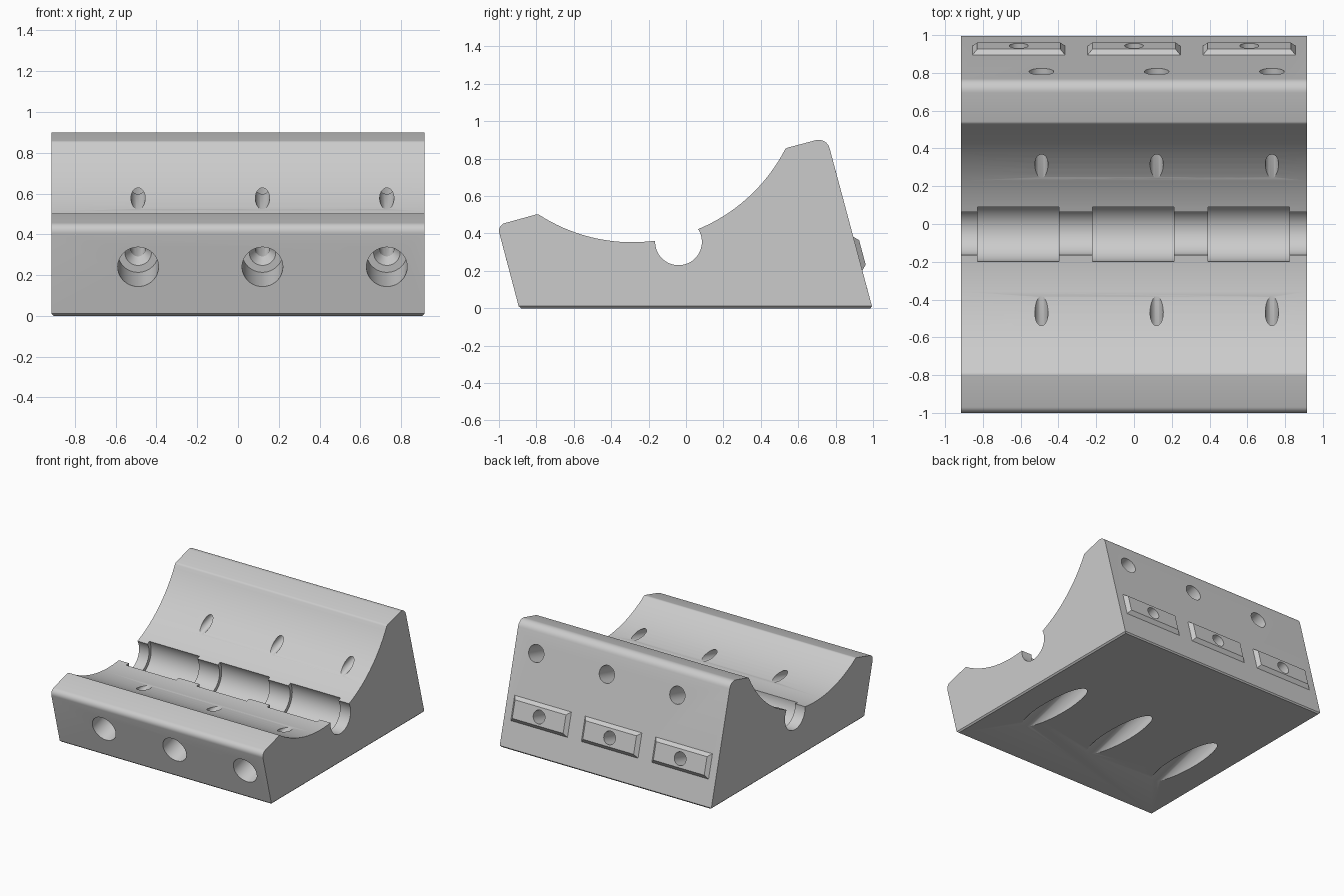
import bpy, bmesh, math
from mathutils import Vector, Matrix

default = bpy.data.objects.get("Cube")
if default:
    bpy.data.objects.remove(default)

TILT = math.radians(15)
HALF_W = 0.915
AXIS = Vector((0, math.cos(TILT), math.sin(TILT)))  # shared direction of all holes

grey = bpy.data.materials.new("plain_grey")
grey.use_nodes = True
grey.diffuse_color = (0.6, 0.6, 0.6, 1)
bsdf = next(n for n in grey.node_tree.nodes if n.type == 'BSDF_PRINCIPLED')
bsdf.inputs["Base Color"].default_value = (0.6, 0.6, 0.6, 1)


def make_object(name, bm):
    bmesh.ops.recalc_face_normals(bm, faces=bm.faces[:])
    mesh = bpy.data.meshes.new(name)
    bm.to_mesh(mesh)
    bm.free()
    mesh.materials.append(grey)
    obj = bpy.data.objects.new(name, mesh)
    bpy.context.collection.objects.link(obj)
    return obj


def fillet(prev, corner, nxt, radius, steps=8):
    """Points of a round arc replacing a profile corner."""
    a, b = (prev - corner).normalized(), (nxt - corner).normalized()
    half = a.angle(b) / 2
    start = corner + a * radius / math.tan(half)
    centre = corner + (a + b).normalized() * radius / math.sin(half)
    end = corner + b * radius / math.tan(half)
    u, v = start - centre, end - centre
    sweep = u.angle(v)
    return [centre + (u * math.sin(sweep * (1 - i / steps)) + v * math.sin(sweep * i / steps))
            / math.sin(sweep) for i in range(steps + 1)]


def lathe(name, steps, origin, axis, segments=48):
    """Closed round cutter from (distance, radius) steps along an axis."""
    bm = bmesh.new()
    rings = [[bm.verts.new((r * math.cos(2 * math.pi * i / segments),
                            r * math.sin(2 * math.pi * i / segments), d))
              for i in range(segments)] for d, r in steps]
    for low, high in zip(rings, rings[1:]):
        for i in range(segments):
            j = (i + 1) % segments
            bm.faces.new((low[i], low[j], high[j], high[i]))
    bm.faces.new(rings[0])
    bm.faces.new(rings[-1])
    rot = Vector((0, 0, 1)).rotation_difference(axis).to_matrix().to_4x4()
    bm.transform(Matrix.Translation(origin) @ rot)
    return make_object(name, bm)


def combine(target, tool, operation):
    mod = target.modifiers.new("boolean", 'BOOLEAN')
    mod.operation = operation
    mod.solver = 'EXACT'
    mod.object = tool
    bpy.context.view_layer.objects.active = target
    bpy.ops.object.modifier_apply(modifier=mod.name)
    bpy.data.objects.remove(tool)


# Cradle body: side profile (y, z) with a large trough arc
R, CY, CZ = 0.92, -0.287, 1.273
a0, a1 = math.asin(-0.505 / R), math.asin(0.82 / R)
trough = [Vector((CY + R * math.sin(a), CZ - R * math.cos(a)))
          for a in (a0 + (a1 - a0) * i / 40 for i in range(41))]
front_bottom, back_bottom = Vector((-0.892, 0)), Vector((0.997, 0))
front_top, back_top = Vector((-1.009, 0.444)), Vector((0.752, 0.914))
profile = [front_bottom]
profile += fillet(front_bottom, front_top, trough[0], 0.042)
profile += fillet(front_top, trough[0], trough[1], 0.025, 4)
profile += trough[1:-1]
profile += fillet(trough[-2], trough[-1], back_top, 0.025, 4)
profile += fillet(trough[-1], back_top, back_bottom, 0.06)
profile.append(back_bottom)

bm = bmesh.new()
face = bm.faces.new([bm.verts.new((-HALF_W, p.x, p.y)) for p in profile])
ext = bmesh.ops.extrude_face_region(bm, geom=[face])
bmesh.ops.translate(bm, vec=(2 * HALF_W, 0, 0),
                    verts=[g for g in ext["geom"] if isinstance(g, bmesh.types.BMVert)])
bmesh.ops.recalc_face_normals(bm, faces=bm.faces[:])
base_edges = [e for e in bm.edges if all(v.co.z < 1e-5 for v in e.verts)]
bmesh.ops.bevel(bm, geom=base_edges, offset=0.011, segments=1, affect='EDGES')
body = make_object("cradle_body", bm)

# Bevelled pads on the sloping back
PAD = Vector((0, 0.919, 0.292))
for x in (-0.61, 0, 0.61):
    bm = bmesh.new()
    bmesh.ops.create_cube(bm, size=1)
    for v in bm.verts:
        outer = v.co.z > 0
        v.co = Vector((math.copysign(0.22 if outer else 0.255, v.co.x),
                       math.copysign(0.068 if outer else 0.103, v.co.y),
                       0.025 if outer else -0.01))
    bm.transform(Matrix.Translation(PAD + Vector((x, 0, 0)))
                 @ Matrix.Rotation(TILT - math.pi / 2, 4, 'X'))
    combine(body, make_object("back_pad", bm), 'UNION')

# Round channel with three wider pockets
X = Vector((1, 0, 0))
combine(body, lathe("channel_cutter", [(-1, 0.125), (1, 0.125)],
                    Vector((0, -0.04, 0.355)), X, 64), 'DIFFERENCE')
for x in (-0.613, -0.003, 0.607):
    combine(body, lathe("pocket_cutter", [(-0.216, 0.155), (0.216, 0.155)],
                        Vector((x, -0.043, 0.355)), X, 64), 'DIFFERENCE')

# Stepped screw holes into both trough walls
for x in (-0.49, 0.12, 0.73):
    combine(body, lathe("front_hole_cutter",
                        [(-0.1, 0.1), (0.27, 0.1), (0.271, 0.065), (0.33, 0.035), (0.65, 0.035)],
                        Vector((x, -0.956, 0.24)), AXIS), 'DIFFERENCE')
    combine(body, lathe("back_hole_cutter",
                        [(-0.1, 0.065), (0.27, 0.065), (0.3, 0.035), (0.65, 0.035)],
                        Vector((x, 0.808, 0.709)), -AXIS), 'DIFFERENCE')

# Holes through the pads that run out of the base
for x in (-0.61, 0, 0.61):
    combine(body, lathe("base_hole_cutter",
                        [(-0.1, 0.05), (0.6, 0.05), (0.601, 0.09), (1.75, 0.09)],
                        Vector((x, 0.943, 0.296)), -AXIS), 'DIFFERENCE')

bpy.ops.object.select_all(action='DESELECT')
body.select_set(True)
bpy.context.view_layer.objects.active = body
bpy.ops.object.shade_smooth_by_angle(angle=math.radians(25))
